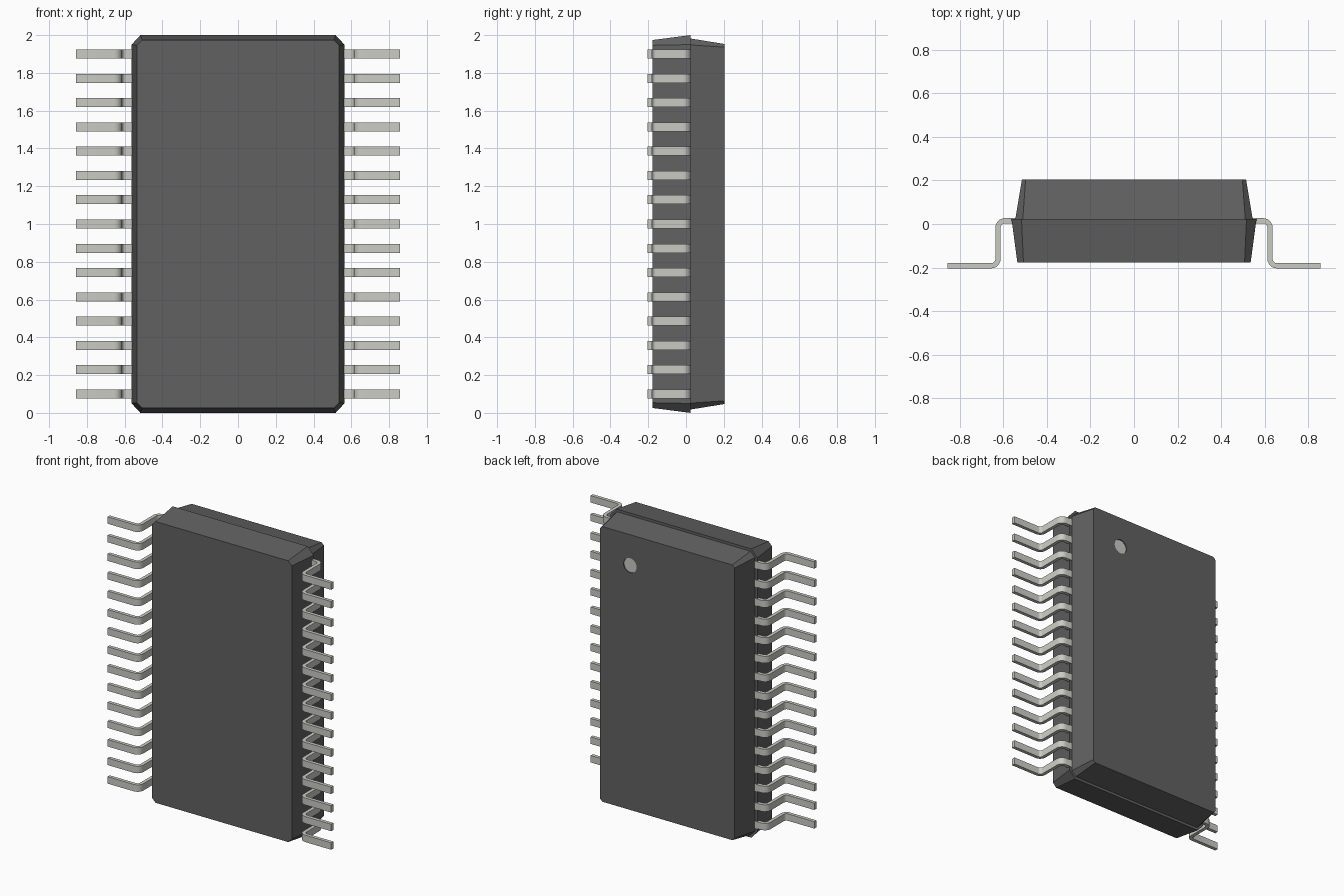
import bpy, bmesh, math
from mathutils import Vector

if "Cube" in bpy.data.objects:
    bpy.data.objects.remove(bpy.data.objects["Cube"])


def material(name, color):
    m = bpy.data.materials.new(name)
    m.diffuse_color = (*color, 1)
    m.use_nodes = True
    m.node_tree.nodes["Principled BSDF"].inputs["Base Color"].default_value = m.diffuse_color
    return m


DARK = material("dark_plastic", (0.12, 0.12, 0.12))
METAL = material("tin_metal", (0.6, 0.6, 0.56))


def add_object(name, bm, mat):
    bmesh.ops.recalc_face_normals(bm, faces=bm.faces)
    me = bpy.data.meshes.new(name)
    bm.to_mesh(me)
    bm.free()
    me.materials.append(mat)
    ob = bpy.data.objects.new(name, me)
    bpy.context.collection.objects.link(ob)
    return ob


def loft(bm, a, b):
    """Closed prism between two matching outlines."""
    va, vb = [bm.verts.new(p) for p in a], [bm.verts.new(p) for p in b]
    bm.faces.new(va)
    bm.faces.new(vb[::-1])
    n = len(va)
    for i in range(n):
        j = (i + 1) % n
        bm.faces.new((va[i], vb[i], vb[j], va[j]))


def octagon(y, hx, hz, cx, cz):
    """Rectangle with cut corners, centred on z = 1."""
    q = [(hx, hz - cz), (hx - cx, hz)]
    pts = q + [(-x, z) for x, z in q[::-1]]
    pts += [(-x, -z) for x, z in pts]
    return [(x, y, 1 + z) for x, z in pts]


# Body: two tapered halves meeting at the parting line
JOINT = 0.024
bm = bmesh.new()
loft(bm, octagon(-0.177, 0.536, 0.974, 0.028, 0.028),
     octagon(JOINT, 0.563, 1.0, 0.046, 0.05))
add_object("body_front_half", bm, DARK)
bm = bmesh.new()
loft(bm, octagon(JOINT, 0.545, 0.982, 0.034, 0.034),
     octagon(0.205, 0.515, 0.953, 0.017, 0.017))
back = add_object("body_back_half", bm, DARK)


# Pin one mark: shallow round recess with a light floor
def disc(name, y0, y1, r):
    rings = [[(0.285 + r * math.cos(t * math.tau / 32), y,
               1.74 + r * math.sin(t * math.tau / 32)) for t in range(32)]
             for y in (y0, y1)]
    b = bmesh.new()
    loft(b, *rings)
    return add_object(name, b, METAL if "mark" in name else DARK)


cutter = disc("recess_cutter", 0.195, 0.25, 0.05)
cutter.hide_render = True
cutter.hide_set(True)
mod = back.modifiers.new("recess", 'BOOLEAN')
mod.operation = 'DIFFERENCE'
mod.solver = 'EXACT'
mod.object = cutter
disc("pin_one_mark", 0.19, 0.199, 0.05)


# Leads: gull-wing strip with rounded bends
T = 0.024
def arc(cx, cy, r, a0, a1, n=6):
    return [(cx + r * math.cos(math.radians(a0 + (a1 - a0) * i / n)),
             cy + r * math.sin(math.radians(a0 + (a1 - a0) * i / n)))
            for i in range(n + 1)]


R = 0.02                         # inner bend radius
TOP, FOOT, XV = 0.027, -0.204, 0.637  # outer faces of the strip
c1 = (XV - R - T, TOP - R - T)
c2 = (XV + R, FOOT + T + R)
outer = [(0.52, TOP)] + arc(*c1, R + T, 90, 0) + arc(*c2, R, 180, 270) + [(0.857, FOOT + T)]
inner = [(0.52, TOP - T)] + arc(*c1, R, 90, 0) + arc(*c2, R + T, 180, 270) + [(0.857, FOOT)]
W = 0.048


def lead(bm, side, z):
    rows = []
    for o, i in zip(outer, inner):
        rows.append([bm.verts.new((side * p[0], p[1], z + dz))
                     for p, dz in ((o, -W / 2), (o, W / 2), (i, W / 2), (i, -W / 2))])
    bm.faces.new(rows[0])
    bm.faces.new(rows[-1][::-1])
    for a, b in zip(rows, rows[1:]):
        for k in range(4):
            m = (k + 1) % 4
            bm.faces.new((a[k], b[k], b[m], a[m]))


for name, side in (("leads_right", 1), ("leads_left", -1)):
    bm = bmesh.new()
    for i in range(15):
        lead(bm, side, 0.1 + 1.8 * i / 14)
    ob = add_object(name, bm, METAL)
    bpy.ops.object.select_all(action='DESELECT')
    ob.select_set(True)
    bpy.context.view_layer.objects.active = ob
    bpy.ops.object.shade_smooth_by_angle(angle=math.radians(30))
